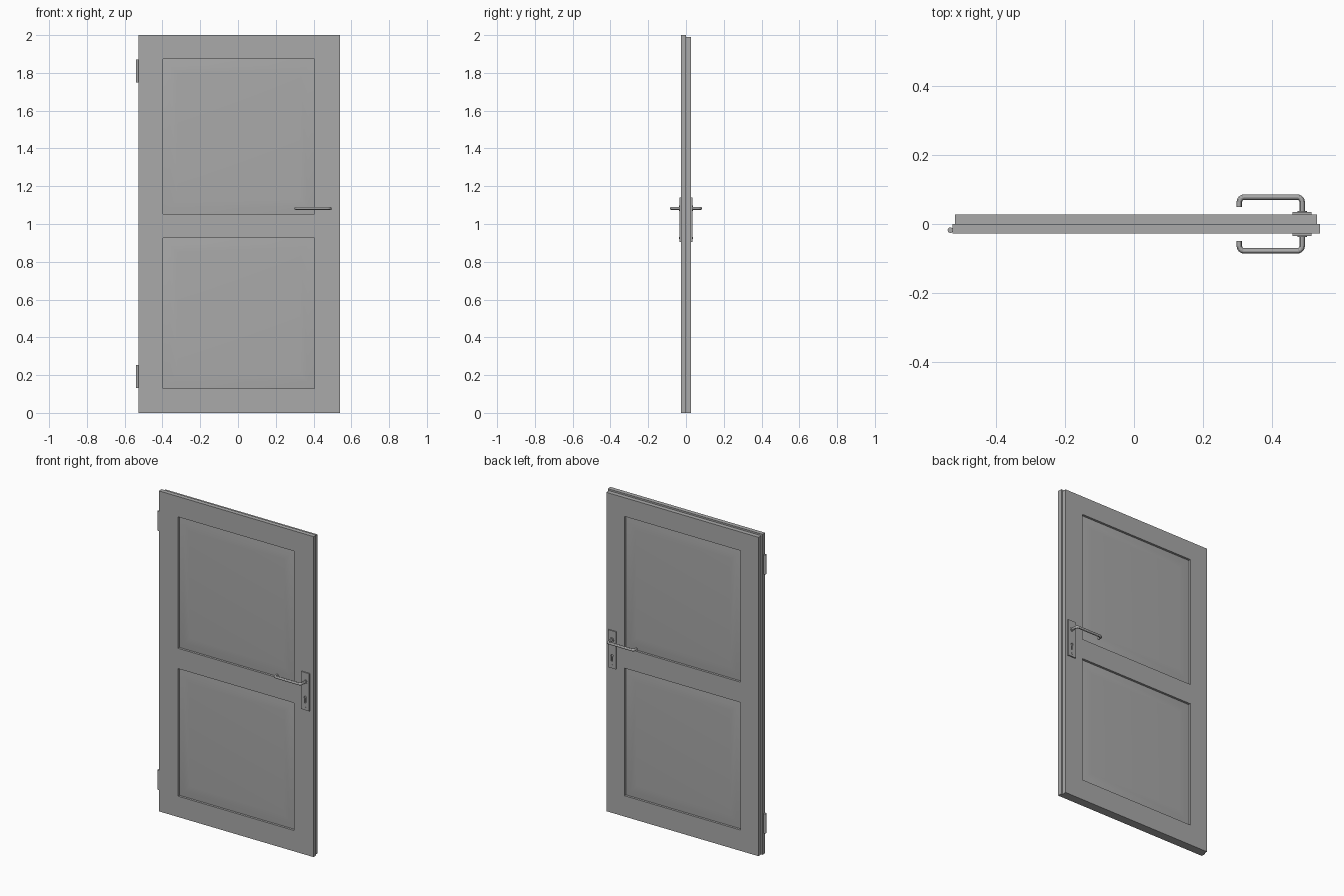
import bpy, bmesh, math
from mathutils import Vector

if "Cube" in bpy.data.objects:
    bpy.data.objects.remove(bpy.data.objects["Cube"])

grey = bpy.data.materials.new("door_grey")
grey.diffuse_color = (0.4, 0.4, 0.4, 1)
grey.use_nodes = True
grey.node_tree.nodes["Principled BSDF"].inputs["Base Color"].default_value = grey.diffuse_color


def add_object(name, bm, smooth=True):
    bmesh.ops.remove_doubles(bm, verts=bm.verts, dist=1e-5)
    bmesh.ops.recalc_face_normals(bm, faces=bm.faces)
    me = bpy.data.meshes.new(name)
    bm.to_mesh(me)
    bm.free()
    ob = bpy.data.objects.new(name, me)
    bpy.context.collection.objects.link(ob)
    me.materials.append(grey)
    if smooth:
        bpy.ops.object.select_all(action='DESELECT')
        bpy.context.view_layer.objects.active = ob
        ob.select_set(True)
        bpy.ops.object.shade_smooth_by_angle(angle=math.radians(30))
    return ob


def rect(bm, x0, x1, z0, z1, y):
    return [bm.verts.new(p) for p in ((x0, y, z0), (x1, y, z0), (x1, y, z1), (x0, y, z1))]


def bridge(bm, a, b):
    for i in range(4):
        j = (i + 1) % 4
        bm.faces.new((a[i], a[j], b[j], b[i]))


# One leaf of the door: stiles and rails around two recessed, raised-field panels
PANEL_X = (-0.396, 0.406)
PANEL_Z = ((0.130, 0.926), (1.053, 1.873))
FIELD = ((0.0, 0.014), (0.035, 0.009), (0.075, 0.007))   # inset, depth


def leaf(name, x0, x1, top, side):
    bm = bmesh.new()
    y = side * 0.0275
    xs = (x0, *PANEL_X, x1)
    zs = (0, *PANEL_Z[0], *PANEL_Z[1], top)
    for i in range(3):
        for k in range(5):
            cell = rect(bm, xs[i], xs[i + 1], zs[k], zs[k + 1], y)
            if i == 1 and k in (1, 3):
                for inset, depth in FIELD:
                    ring = rect(bm, xs[1] + inset, xs[2] - inset, zs[k] + inset,
                                zs[k + 1] - inset, y - side * depth)
                    bridge(bm, cell, ring)
                    cell = ring
            bm.faces.new(cell)
    # edge walls and hidden inner face, using the same cuts as the front
    for i in range(3):
        for z in (0, top):
            bm.faces.new([bm.verts.new(p) for p in (
                (xs[i], y, z), (xs[i + 1], y, z), (xs[i + 1], 0, z), (xs[i], 0, z))])
    for k in range(5):
        for x in (x0, x1):
            bm.faces.new([bm.verts.new(p) for p in (
                (x, y, zs[k]), (x, y, zs[k + 1]), (x, 0, zs[k + 1]), (x, 0, zs[k]))])
        for i in range(3):
            bm.faces.new(rect(bm, xs[i], xs[i + 1], zs[k], zs[k + 1], 0))
    add_object(name, bm)


leaf("front_leaf", -0.527, 0.54, 2.0, -1)
leaf("back_leaf", -0.519, 0.531, 1.99, 1)


def box(bm, lo, hi):
    r = bmesh.ops.create_cube(bm, size=1)
    for v in r["verts"]:
        v.co = Vector([(lo[i] + hi[i]) / 2 + v.co[i] * (hi[i] - lo[i]) for i in range(3)])


def prism(bm, outline, y0, y1):
    a = [bm.verts.new((x, y0, z)) for x, z in outline]
    b = [bm.verts.new((x, y1, z)) for x, z in outline]
    bm.faces.new(a)
    bm.faces.new(b)
    for i in range(len(a)):
        j = (i + 1) % len(a)
        bm.faces.new((a[i], a[j], b[j], b[i]))


def circle(cx, cz, r, n=16):
    return [(cx + r * math.cos(math.tau * i / n), cz + r * math.sin(math.tau * i / n))
            for i in range(n)]


def rounded(points, radius, steps=6):
    """Path with its inner corners rounded."""
    pts = [Vector(p) for p in points]
    out = [pts[0]]
    for a, b, c in zip(pts, pts[1:], pts[2:]):
        p, q = b + (a - b).normalized() * radius, b + (c - b).normalized() * radius
        centre = p + q - b
        for s in range(steps + 1):
            t = s / steps * math.pi / 2
            out.append(centre + (p - centre) * math.cos(t) + (q - centre) * math.sin(t))
    return out + [pts[-1]]


HX, HZ = 0.488, 1.083
for label, side in (("front", -1), ("back", 1)):
    # lock plate with a keyhole cut through it
    bm = bmesh.new()
    box(bm, (0.46, min(side * 0.026, side * 0.0345), 0.906),
        (0.516, max(side * 0.026, side * 0.0345), 1.14))
    plate = add_object(label + "_lock_plate", bm, False)
    bm = bmesh.new()
    arc = [(HX + 0.008 * math.cos(math.radians(a)), 0.985 + 0.008 * math.sin(math.radians(a)))
           for a in range(-60, 241, 25)]
    prism(bm, arc + [(HX - 0.004, 0.95), (HX + 0.004, 0.95)], side * 0.028, side * 0.05)
    cutter = add_object(label + "_keyhole_cutter", bm, False)
    cutter.hide_render = True
    cutter.hide_viewport = True
    mod = plate.modifiers.new("keyhole", 'BOOLEAN')
    mod.operation, mod.solver, mod.object = 'DIFFERENCE', 'EXACT', cutter

    # collar and lower screw
    bm = bmesh.new()
    prism(bm, circle(HX, HZ, 0.014, 24), side * 0.03, side * 0.038)
    add_object(label + "_handle_collar", bm)
    bm = bmesh.new()
    prism(bm, circle(HX, 0.925, 0.005), side * 0.03, side * 0.036)
    add_object(label + "_plate_screw", bm)

    # bent tube lever
    path = rounded([(HX, side * 0.03, HZ), (HX, side * 0.078, HZ),
                    (0.306, side * 0.078, HZ), (0.306, side * 0.05, HZ)], 0.014)
    cu = bpy.data.curves.new(label + "_lever", 'CURVE')
    cu.dimensions = '3D'
    cu.bevel_depth, cu.bevel_resolution, cu.use_fill_caps = 0.008, 4, True
    sp = cu.splines.new('POLY')
    sp.points.add(len(path) - 1)
    for p, co in zip(sp.points, path):
        p.co = (*co, 1)
    tmp = bpy.data.objects.new("lever_path", cu)
    bpy.context.collection.objects.link(tmp)
    bm = bmesh.new()
    bm.from_mesh(tmp.to_mesh())
    tmp.to_mesh_clear()
    bpy.data.objects.remove(tmp)
    add_object(label + "_lever", bm)

# hinges on the left edge
for label, z0, z1 in (("lower", 0.132, 0.254), ("upper", 1.748, 1.87)):
    bm = bmesh.new()
    ring = [(-0.533 + x, -0.018 + y) for x, y in circle(0, 0, 0.008)]
    lo = [bm.verts.new((x, y, z0)) for x, y in ring]
    hi = [bm.verts.new((x, y, z1)) for x, y in ring]
    bm.faces.new(lo)
    bm.faces.new(hi)
    for i in range(16):
        j = (i + 1) % 16
        bm.faces.new((lo[i], lo[j], hi[j], hi[i]))
    add_object(label + "_hinge", bm)
